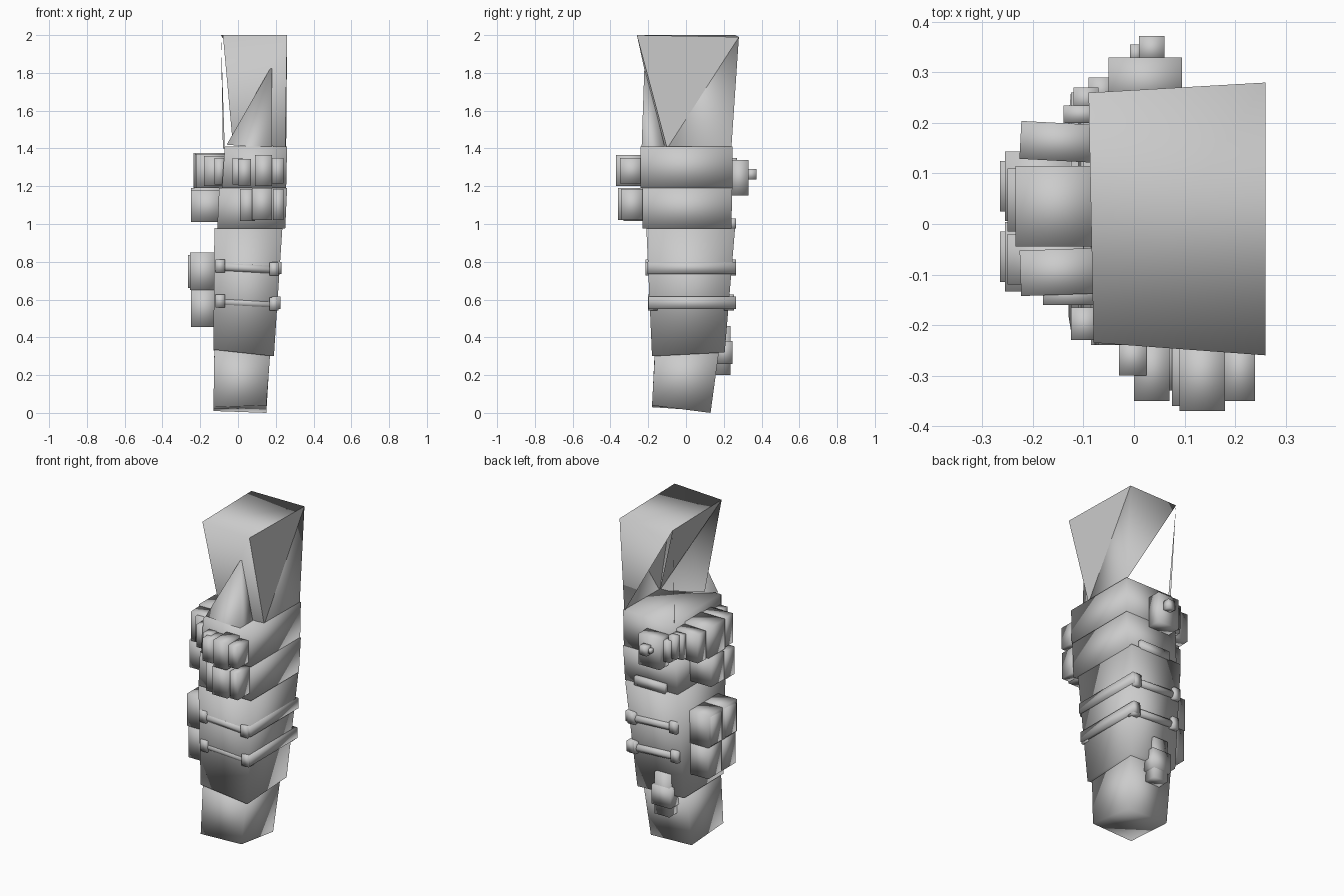
import bpy, bmesh, math
from mathutils import Vector, Matrix

grey = bpy.data.materials.new("plain grey")
grey.diffuse_color = (0.6, 0.6, 0.6, 1)


def mesh_object(name, verts, faces, fix=True, smooth=True):
    me = bpy.data.meshes.new(name)
    me.from_pydata(verts, [], faces)
    if fix:
        bm = bmesh.new()
        bm.from_mesh(me)
        bmesh.ops.recalc_face_normals(bm, faces=bm.faces)
        bm.to_mesh(me)
        bm.free()
    me.materials.append(grey)
    for p in me.polygons:
        p.use_smooth = smooth
    ob = bpy.data.objects.new(name, me)
    bpy.context.collection.objects.link(ob)
    return ob


BOX = [(3, 2, 1, 0), (4, 5, 6, 7)] + [(i, (i + 1) % 4, (i + 1) % 4 + 4, i + 4) for i in range(4)]


def block(name, lower, upper):
    """Four-sided block between two rings of corners."""
    return mesh_object(name, lower + upper, BOX)


def ring(x0, x1, y0, y1, zs):
    return [(x0, y0, zs[0]), (x1, y0, zs[1]), (x1, y1, zs[2]), (x0, y1, zs[3])]


def box(name, x0, x1, y0, y1, z0, z1, turn=0):
    ob = block(name, ring(x0, x1, y0, y1, [z0] * 4), ring(x0, x1, y0, y1, [z1] * 4))
    if turn:
        c = Vector(((x0 + x1) / 2, (y0 + y1) / 2, 0))
        ob.data.transform(Matrix.Translation(c) @ Matrix.Rotation(math.radians(turn), 4, 'Z') @ Matrix.Translation(-c))
    return ob


def rod(name, a, b, r):
    """Six-sided rod from a to b."""
    a, b = Vector(a), Vector(b)
    rot = (b - a).to_track_quat('Z', 'Y')
    n = 6
    circle = [rot @ Vector((r * math.cos(k * math.tau / n), r * math.sin(k * math.tau / n), 0)) for k in range(n)]
    verts = [a + c for c in circle] + [b + c for c in circle]
    faces = [tuple(range(n)), tuple(range(n, 2 * n))]
    faces += [(i, (i + 1) % n, (i + 1) % n + n, i + n) for i in range(n)]
    return mesh_object(name, verts, faces)


# Sleeve sections, bottom to top
block("cuff", ring(-0.13, 0.15, -0.18, 0.13, (0.03, 0.04, 0.0, 0.01)),
      ring(-0.125, 0.17, -0.165, 0.175, (0.34, 0.31, 0.33, 0.35)))
block("lower_sleeve", ring(-0.13, 0.19, -0.18, 0.205, (0.335, 0.30, 0.32, 0.33)),
      ring(-0.125, 0.235, -0.21, 0.26, [0.98] * 4))
block("lower_band", ring(-0.11, 0.25, -0.23, 0.24, [0.975] * 4),
      ring(-0.10, 0.26, -0.23, 0.245, [1.19] * 4))
block("upper_band", ring(-0.085, 0.255, -0.24, 0.245, [1.19] * 4),
      ring(-0.07, 0.26, -0.24, 0.245, [1.41] * 4))

# Torn upper sleeve: closed top, ragged sides and a flap slanting across the inside
FL, FR, BR, BL = (-0.08, -0.235, 2.0), (0.26, -0.26, 2.0), (0.26, 0.28, 1.99), (-0.09, 0.26, 2.0)
P, C, D = (-0.03, -0.14, 1.45), (0.25, -0.10, 1.40), (0.255, 0.24, 1.40)
mesh_object("upper_sleeve", [FL, FR, BR, BL, P, C, D],
            [(0, 1, 2, 3), (5, 6, 2), (0, 4, 1), (4, 5, 1), (2, 6, 3)], False)
mesh_object("upper_sleeve_side", [FR, C, BR], [(0, 1, 2)], False, False)
mesh_object("torn_inner_flap", [FL, BL, C], [(0, 2, 1)], False, False)
mesh_object("torn_back_strip", [BL, (-0.08, 0.225, 1.40), (-0.07, 0.215, 1.40)], [(0, 1, 2)], False, False)
mesh_object("torn_front_point", [
    (0.18, -0.22, 1.84), (-0.06, -0.23, 1.42), (0.18, -0.235, 1.40), (0.18, -0.11, 1.40)],
    [(0, 1, 2), (0, 2, 3), (0, 3, 1)])

# Two sets of strap tubes, each with end knobs
for i, z in enumerate((0.77, 0.585)):
    s = 0.012 * i
    for side, y in (("front", -0.188 + s), ("back", 0.24 - s)):
        rod(f"{side}_strap_{i}", (-0.10, y, z + 0.005), (0.20, y, z - 0.012), 0.024)
        for x, dz in ((-0.10, 0.008), (0.185, -0.008)):
            box(f"{side}_strap_knob", x - 0.018, x + 0.03, y - 0.026, y + 0.026, z + dz - 0.035, z + dz + 0.035)
    box(f"side_strap_{i}", 0.18, 0.23 - s / 2, -0.205 + s / 2, 0.265, z - 0.034, z + 0.03)

# Front pouches, two rows: x range, front y, z range
for x0, x1, y, z0, z1 in [
        (-0.03, 0.025, -0.30, 1.21, 1.35), (0.0, 0.07, -0.35, 1.205, 1.345),
        (0.09, 0.18, -0.37, 1.20, 1.365), (0.18, 0.24, -0.35, 1.215, 1.35),
        (0.01, 0.09, -0.33, 1.015, 1.185), (0.075, 0.18, -0.36, 1.02, 1.19),
        (0.185, 0.24, -0.345, 1.02, 1.185)]:
    box("front_pouch", x0, x1, y, -0.225, z0, z1)

# Left pouches on the bands: outer x, y range, z range, turn
for x, y0, y1, z0, z1, a in [
        (-0.125, -0.23, -0.165, 1.21, 1.35, 0), (-0.18, -0.16, -0.12, 1.20, 1.36, 0),
        (-0.225, -0.14, -0.05, 1.19, 1.37, 2), (-0.235, -0.045, 0.115, 1.19, 1.375, 0),
        (-0.225, 0.125, 0.20, 1.19, 1.365, -3), (-0.14, 0.20, 0.235, 1.20, 1.35, 0),
        (-0.12, 0.225, 0.27, 1.21, 1.35, 0),
        (-0.25, -0.12, -0.02, 1.01, 1.18, 0), (-0.25, -0.015, 0.11, 1.015, 1.19, 0)]:
    box("left_pouch", x, -0.07, y0, y1, z0, z1, a)

# Large left pouches on the lower sleeve, two columns by two rows
for y0, y1 in ((-0.13, 0.0), (0.01, 0.14)):
    box("large_pouch_body", -0.25, -0.11, y0, y1, 0.455, 0.66)
    box("large_pouch_lid", -0.255, -0.11, y0 - 0.004, y1 + 0.004, 0.65, 0.85)
    box("large_pouch_flap", -0.265, -0.2, y0 + 0.015, y1 - 0.015, 0.66, 0.835)

# Back fittings: case with nubs, trim plate, low pouch
box("back_case", -0.05, 0.095, 0.235, 0.33, 1.15, 1.34)
box("back_case_nub", 0.01, 0.06, 0.32, 0.372, 1.235, 1.29)
box("back_case_button", -0.008, 0.015, 0.32, 0.355, 1.25, 1.275)
box("back_case_side", -0.09, -0.04, 0.235, 0.29, 1.19, 1.32)
box("back_trim_plate", -0.04, 0.17, 0.23, 0.265, 0.975, 1.03)
box("low_back_pouch", -0.05, 0.05, 0.16, 0.235, 0.20, 0.46)
box("low_back_pouch_strap", -0.065, 0.065, 0.16, 0.245, 0.26, 0.38)
